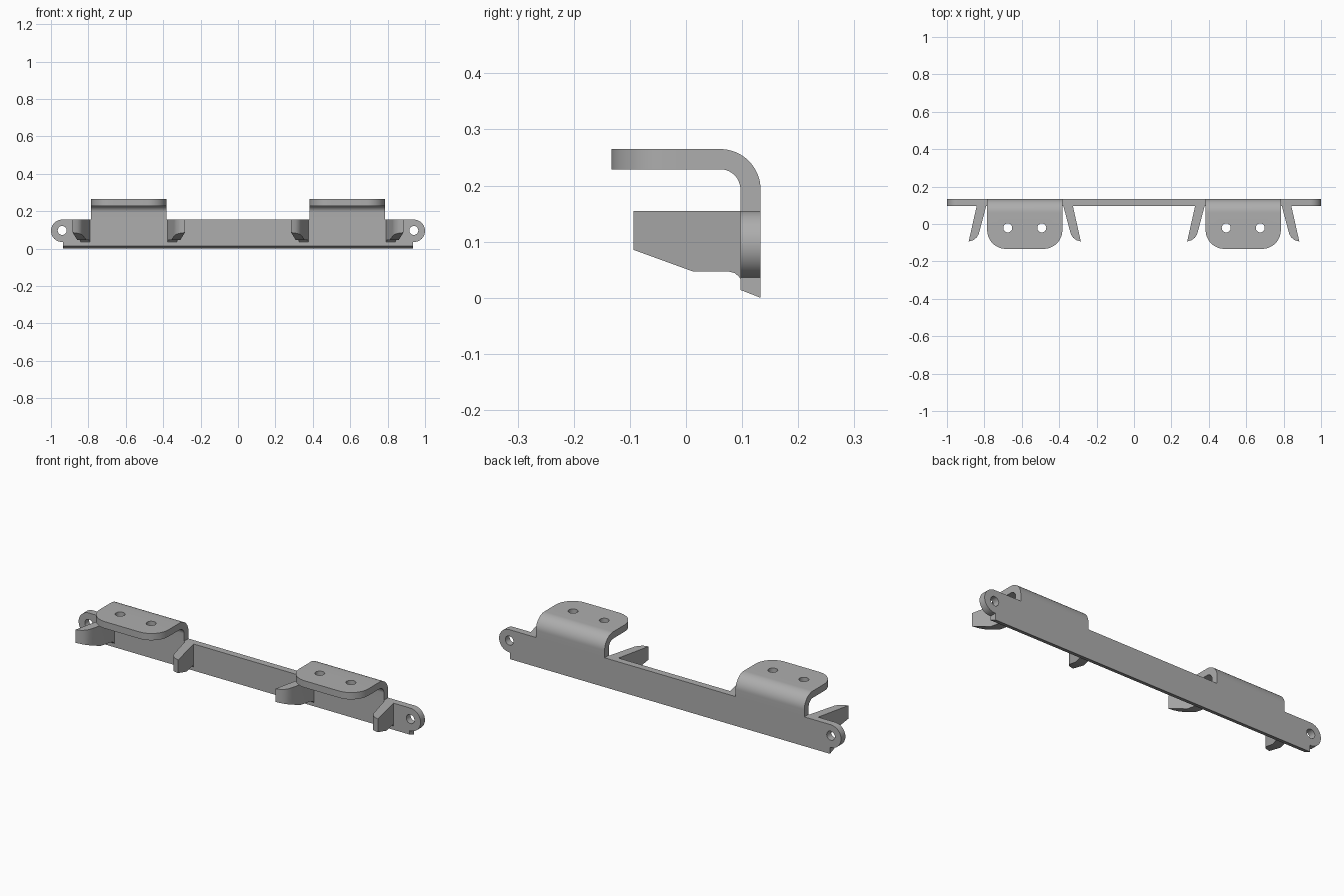
import bpy, bmesh
from math import sin, cos, radians

cube = bpy.data.objects.get("Cube")
if cube:
    bpy.data.objects.remove(cube)

steel = bpy.data.materials.new("plain grey steel")
steel.use_nodes = True
GREY = (0.42, 0.42, 0.42, 1)
steel.diffuse_color = GREY
steel.node_tree.nodes["Principled BSDF"].inputs["Base Color"].default_value = GREY


def arc(cx, cy, r, a, b, n=12):
    return [(cx + r * cos(radians(a + (b - a) * i / n)),
             cy + r * sin(radians(a + (b - a) * i / n))) for i in range(n + 1)]


def prism(name, outline, axis, lo, hi):
    """Extrude a 2D outline along one axis."""
    def place(p, d):
        return {"x": (d, p[0], p[1]), "y": (p[0], d, p[1]), "z": (p[0], p[1], d)}[axis]
    bm = bmesh.new()
    a, b = [[bm.verts.new(place(p, d)) for p in outline] for d in (lo, hi)]
    bm.faces.new(a)
    bm.faces.new(b)
    for i in range(len(a)):
        j = (i + 1) % len(a)
        bm.faces.new((a[i], a[j], b[j], b[i]))
    bmesh.ops.recalc_face_normals(bm, faces=bm.faces)
    mesh = bpy.data.meshes.new(name)
    bm.to_mesh(mesh)
    bm.free()
    mesh.materials.append(steel)
    obj = bpy.data.objects.new(name, mesh)
    bpy.context.collection.objects.link(obj)
    return obj


def cut(obj, cutter, operation="DIFFERENCE"):
    """Apply a boolean and discard the cutter."""
    mod = obj.modifiers.new("cut", "BOOLEAN")
    mod.operation, mod.object, mod.solver = operation, cutter, "EXACT"
    bpy.context.view_layer.update()
    graph = bpy.context.evaluated_depsgraph_get()
    mesh = bpy.data.meshes.new_from_object(obj.evaluated_get(graph))
    obj.modifiers.clear()
    obj.data = mesh
    bpy.data.objects.remove(cutter)


def drill(obj, x, y, axis):
    cut(obj, prism("drill", arc(x, y, 0.024, 0, 345, 23), axis, -0.5, 0.5))


def smooth(obj):
    bpy.ops.object.select_all(action="DESELECT")
    obj.select_set(True)
    bpy.context.view_layer.objects.active = obj
    bpy.ops.object.shade_smooth_by_angle(angle=radians(25))


FRONT, BACK = 0.097, 0.133      # plate faces
TOP = 0.155                     # top of the rail

# Rail with rounded end lugs and a slanted lower edge
half = [(0.935, 0), (0.935, 0.035)] + arc(0.94, 0.095, 0.06, -90, 90, 20)
rail = prism("rail", half + [(-x, z) for x, z in reversed(half)], "y", FRONT, BACK)
for v in rail.data.vertices:
    if v.co.z < 0.01 and v.co.y < 0.1:
        v.co.z = 0.014
for side in (-1, 1):
    drill(rail, side * 0.94, 0.097, "y")
smooth(rail)

# Side outlines of the bent bracket and the hook
bend = ([(FRONT, TOP), (BACK, TOP)] + arc(0.061, 0.193, 0.072, 0, 90, 16)
        + [(-0.133, 0.265), (-0.133, 0.229)] + arc(0.061, 0.193, 0.036, 90, 0, 16))
hook_side = [(FRONT, TOP), (-0.098, TOP), (-0.098, 0.087), (0.012, 0.047), (0.075, 0.047)]
hook_side += [(0.087, 0.044), (0.094, 0.038), (FRONT, 0.034)]

for side, label in ((-1, "right"), (1, "left")):
    mid = side * 0.584

    # Bent bracket with rounded front corners and two screw holes
    bracket = prism(label + "_bracket", bend, "x", mid - 0.201, mid + 0.201)
    plan = (arc(mid - 0.101, -0.033, 0.1, 180, 270) + arc(mid + 0.101, -0.033, 0.1, 270, 360)
            + [(mid + 0.201, 0.2), (mid - 0.201, 0.2)])
    cut(bracket, prism("corner_cutter", plan, "z", 0, 0.5), "INTERSECT")
    for dx in (-0.091, 0.091):
        drill(bracket, mid + dx, -0.021, "z")
    smooth(bracket)

    # Splayed hooks on either side of the bracket
    for way, where in ((-1, "outer" if side < 0 else "inner"),
                       (1, "inner" if side < 0 else "outer")):
        leaf = [(0.206, FRONT), (0.241, -0.035), (0.247, -0.056), (0.258, -0.073),
                (0.275, -0.086), (0.3, -0.094), (0.257, FRONT)]
        hook = prism(label + "_" + where + "_hook",
                     [(mid + way * x, y) for x, y in leaf], "z", 0, TOP)
        cut(hook, prism("slope_cutter", hook_side, "x", mid - 0.5, mid + 0.5), "INTERSECT")
        smooth(hook)
